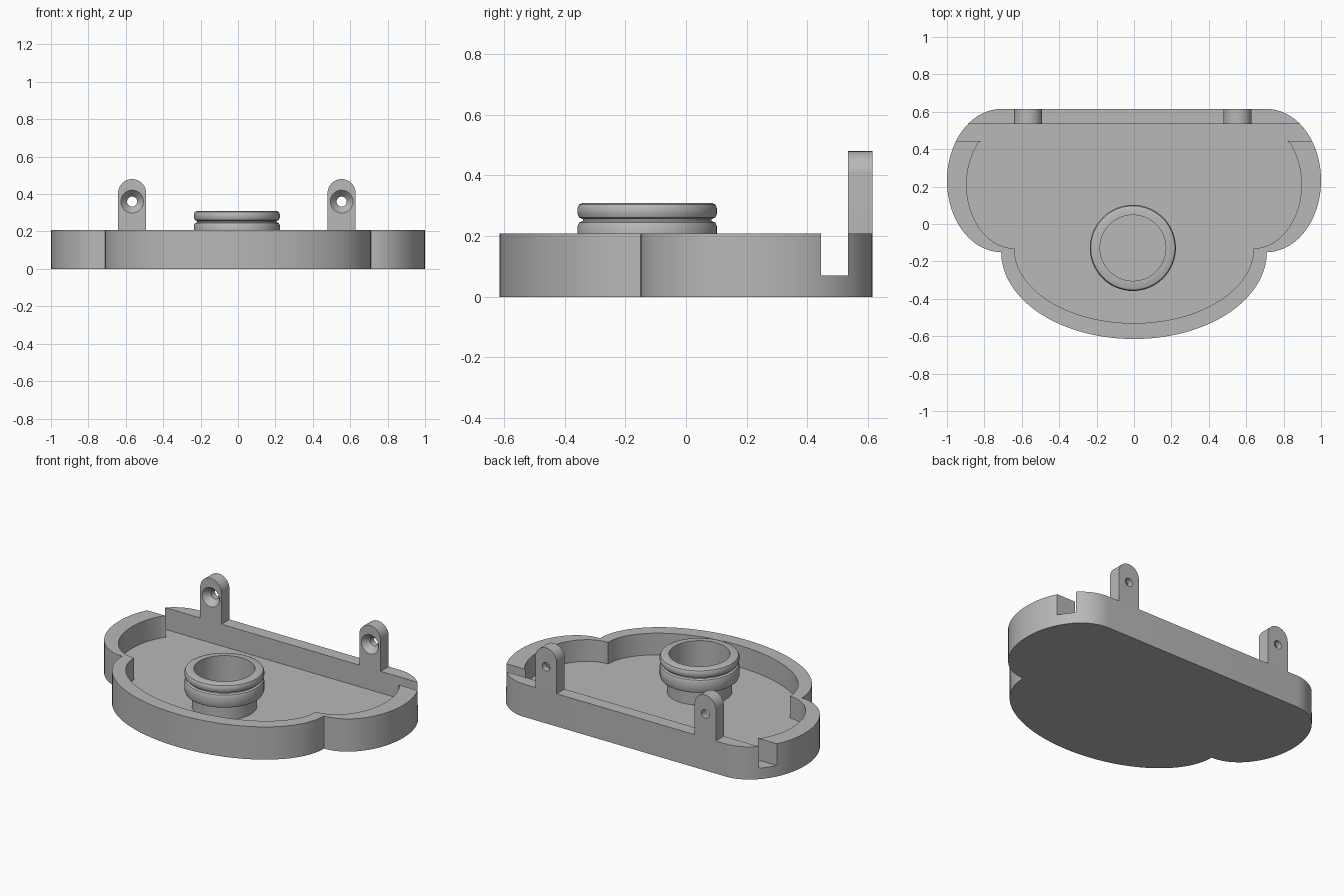
import bpy, bmesh
from math import pi, sin, cos, radians
from mathutils import Matrix

if "Cube" in bpy.data.objects:
    bpy.data.objects.remove(bpy.data.objects["Cube"], do_unlink=True)

grey = bpy.data.materials.new("plain grey")
grey.use_nodes = True
colour = (0.48, 0.48, 0.48, 1)
grey.diffuse_color = colour
grey.node_tree.nodes["Principled BSDF"].inputs["Base Color"].default_value = colour

FLOOR, RIM = 0.07, 0.208
BACK, BACK_IN, SLOT = 0.615, 0.535, 0.445
SHIFT = -0.006


def finish(name, bm):
    bmesh.ops.recalc_face_normals(bm, faces=bm.faces)
    mesh = bpy.data.meshes.new(name)
    bm.to_mesh(mesh)
    bm.free()
    mesh.materials.append(grey)
    ob = bpy.data.objects.new(name, mesh)
    bpy.context.collection.objects.link(ob)
    return ob


def prism(name, points, bottom, top):
    """Extrude an outline in x, y up along z."""
    bm = bmesh.new()
    face = bm.faces.new([bm.verts.new((x, y, bottom)) for x, y in points])
    new = bmesh.ops.extrude_face_region(bm, geom=[face])["geom"]
    verts = [v for v in new if isinstance(v, bmesh.types.BMVert)]
    bmesh.ops.translate(bm, verts=verts, vec=(0, 0, top - bottom))
    return finish(name, bm)


def lathe(name, profile, steps=64):
    """Revolve a closed loop of (radius, z) around z."""
    bm = bmesh.new()
    rings = []
    for i in range(steps):
        a = 2 * pi * i / steps
        rings.append([bm.verts.new((r * cos(a), r * sin(a), z)) for r, z in profile])
    n = len(profile)
    for i in range(steps):
        a, b = rings[i], rings[(i + 1) % steps]
        for j in range(n):
            k = (j + 1) % n
            bm.faces.new((a[j], b[j], b[k], a[k]))
    bmesh.ops.remove_doubles(bm, verts=bm.verts, dist=1e-6)
    return finish(name, bm)


def arc(cx, cy, rx, ry, start, end, steps):
    angles = [radians(start + (end - start) * i / steps) for i in range(steps + 1)]
    return [(cx + rx * cos(a), cy + ry * sin(a)) for a in angles]


def mirrored(half):
    """Close a right-hand outline with its mirror image, sharing points on x = 0."""
    return half + [(-x, y) for x, y in reversed(half) if x > 1e-5]


def cut(ob, cutter):
    mod = ob.modifiers.new("cut", "BOOLEAN")
    mod.operation, mod.solver, mod.object = "DIFFERENCE", "EXACT", cutter
    bpy.context.view_layer.objects.active = ob
    bpy.ops.object.modifier_apply(modifier=mod.name)
    bpy.data.objects.remove(cutter, do_unlink=True)


def smooth(ob):
    bpy.ops.object.select_all(action="DESELECT")
    ob.select_set(True)
    bpy.context.view_layer.objects.active = ob
    bpy.ops.object.shade_smooth_by_angle(angle=radians(30))


# Tray: three-lobed outline, hollowed by a pocket that opens into side slots
outer = arc(0, -0.15, 0.71, 0.465, -90, 0, 32) + arc(0.71, 0.2325, 0.29, 0.3825, -90, 90, 40)[1:]
tray = prism("tray", mirrored(outer), 0, RIM)

lobe = [p for p in arc(0.64, 0.21, 0.255, 0.34, -90, 60, 40)[1:] if p[1] < SLOT - 0.005]
inner = arc(0, -0.13, 0.64, 0.4, -90, 0, 32) + lobe
inner += [(0.818, SLOT), (1.1, SLOT), (1.1, BACK_IN)]
cut(tray, prism("pocket_cutter", mirrored(inner), FLOOR, 0.5))
smooth(tray)

# Collar: hollow neck with two rounded bands
def band(low, high, r=0.23, c=0.018):
    return [(r - c, low), (r - c * 0.3, low + c * 0.3), (r, low + c),
            (r, high - c), (r - c * 0.3, high - c * 0.3), (r - c, high)]

collar = lathe("collar", [(0.176, FLOOR), (0.188, FLOOR), (0.188, 0.16)]
               + band(0.16, 0.25) + band(0.256, 0.31) + [(0.176, 0.31)])
collar.location = (SHIFT, -0.128, 0)
smooth(collar)

# Lugs: round-topped posts on the back wall with countersunk screw holes
R, TOP = 0.075, 0.48
HOLE_Z = 0.36
stand = Matrix.Rotation(pi / 2, 4, "X")
for side, x in (("right", -0.56), ("left", 0.56)):
    shape = [(-R, RIM), (R, RIM)] + arc(0, TOP - R, R, R, 0, 180, 24)
    lug = prism(side + "_lug", shape, -BACK, -BACK_IN)
    lug.data.transform(Matrix.Translation((x + SHIFT, 0, 0)) @ stand)
    drill = lathe("drill_cutter", [(0, -BACK - 0.1), (0.027, -BACK - 0.1), (0.027, -BACK_IN - 0.04),
                                   (0.061, -BACK_IN), (0.061, -BACK_IN + 0.1), (0, -BACK_IN + 0.1)], 32)
    drill.data.transform(Matrix.Translation((x + SHIFT, 0, HOLE_Z)) @ stand)
    cut(lug, drill)
    smooth(lug)
